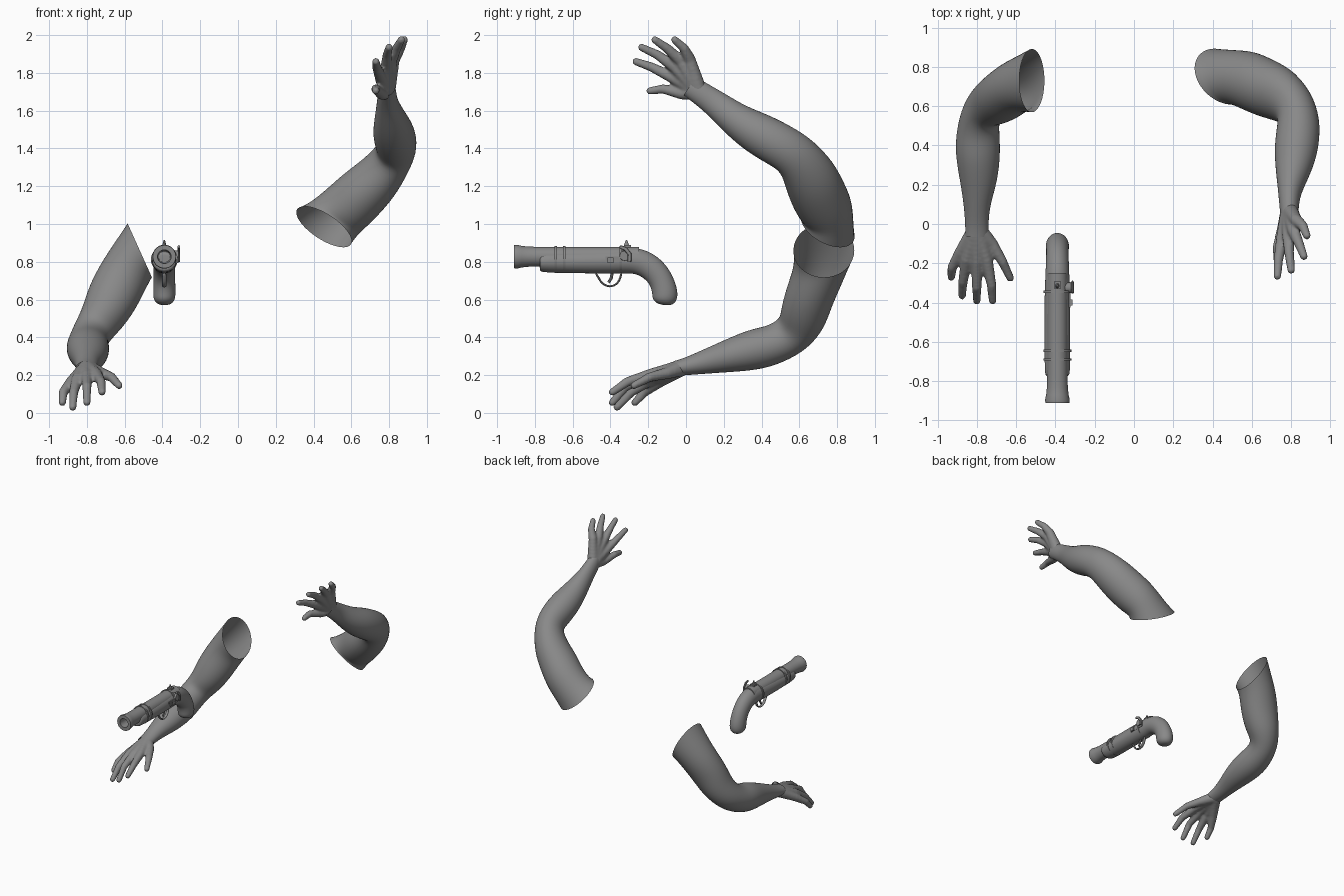
import bpy, bmesh, math
from mathutils import Vector, Matrix

if "Cube" in bpy.data.objects:
    bpy.data.objects.remove(bpy.data.objects["Cube"])

grey = bpy.data.materials.new("plain grey")
grey.use_nodes = True
GREY = (0.25, 0.25, 0.25, 1)
grey.diffuse_color = GREY
grey.node_tree.nodes["Principled BSDF"].inputs["Base Color"].default_value = GREY


def finish(name, bm, subsurf=0):
    """Turn a bmesh into a shaded grey object."""
    bmesh.ops.recalc_face_normals(bm, faces=bm.faces)
    for f in bm.faces:
        f.smooth = True
    for e in bm.edges:
        if not subsurf and len(e.link_faces) == 2:
            e.smooth = e.calc_face_angle() < math.radians(40)
    mesh = bpy.data.meshes.new(name)
    bm.to_mesh(mesh)
    bm.free()
    mesh.materials.append(grey)
    obj = bpy.data.objects.new(name, mesh)
    bpy.context.collection.objects.link(obj)
    if subsurf:
        obj.modifiers.new("Smooth form", "SUBSURF").levels = subsurf
        obj.modifiers[0].render_levels = subsurf
    return obj


def loft(name, stations, sides=16, caps=True, subsurf=0, along=None, first=None):
    """Skin elliptical rings (centre, width radius, depth radius)."""
    bm = bmesh.new()
    mids = [Vector(s[0]) for s in stations]
    rings = []
    for i, (c, ru, rv) in enumerate(stations):
        t = mids[min(i + 1, len(mids) - 1)] - mids[max(i - 1, 0)]
        if along:
            t = Vector(along)
        elif first and i == 0:
            t = Vector(first)
        t.normalize()
        u = (Vector((1, 0, 0)) - t * t.x).normalized()
        v = t.cross(u)
        turn = [2 * math.pi * k / sides for k in range(sides)]
        rings.append([bm.verts.new(mids[i] + u * ru * math.cos(a) + v * rv * math.sin(a))
                      for a in turn])
    for a, b in zip(rings, rings[1:]):
        for k in range(sides):
            n = (k + 1) % sides
            bm.faces.new((a[k], a[n], b[n], b[k]))
    if caps:
        bm.faces.new(rings[0])
        bm.faces.new(rings[-1])
    return finish(name, bm, subsurf)


def hand(name, wrist, digits):
    """Beads strung along each digit, fused into one skin."""
    bm = bmesh.new()
    radii = (0.046, 0.033, 0.026, 0.021)
    for path in digits:
        pts = [Vector(wrist)] + [Vector(p) for p in path]
        for i in range(3):
            for k in range(8):
                f = k / 7
                bmesh.ops.create_icosphere(
                    bm, subdivisions=2, radius=radii[i] * (1 - f) + radii[i + 1] * f,
                    matrix=Matrix.Translation(pts[i].lerp(pts[i + 1], f)))
    obj = finish(name, bm)
    fuse = obj.modifiers.new("Fuse", "REMESH")
    fuse.mode = "VOXEL"
    fuse.voxel_size = 0.008
    fuse.use_smooth_shade = True
    soften = obj.modifiers.new("Soften", "SMOOTH")
    soften.factor = 0.5
    soften.iterations = 6


def box(name, centre, size):
    bm = bmesh.new()
    bmesh.ops.create_cube(bm, size=1, matrix=Matrix.Translation(centre) @ Matrix.Diagonal((*size, 1)))
    return finish(name, bm)


# Right arm, lowered, open at the shoulder
loft("right_arm", [
    ((-.52, .73, .86), .16, .165), ((-.60, .705, .74), .14, .138),
    ((-.665, .65, .61), .142, .132), ((-.72, .62, .50), .12, .128),
    ((-.78, .575, .42), .1, .112), ((-.795, .47, .36), .112, .107),
    ((-.795, .36, .335), .118, .113), ((-.79, .22, .30), .098, .088),
    ((-.80, .10, .27), .068, .065), ((-.80, 0, .245), .06, .047),
    ((-.80, -.06, .235), .06, .04)], caps=False, subsurf=2, first=(-.91, 0, -.41))
hand("right_hand", (-.80, -.02, .24), [
    ((-.88, -.14, .165), (-.925, -.22, .11), (-.93, -.27, .055)),
    ((-.85, -.18, .18), (-.87, -.29, .11), (-.875, -.365, .03)),
    ((-.80, -.19, .195), (-.80, -.32, .14), (-.80, -.39, .055)),
    ((-.75, -.18, .205), (-.725, -.31, .165), (-.72, -.39, .11)),
    ((-.725, -.10, .21), (-.67, -.19, .19), (-.63, -.275, .145))])

# Left arm, raised, open at the shoulder
loft("left_arm", [
    ((.455, .75, .985), .175, .16), ((.56, .745, 1.07), .15, .153),
    ((.66, .695, 1.165), .145, .153), ((.75, .66, 1.25), .128, .148),
    ((.83, .59, 1.36), .104, .122), ((.84, .50, 1.415), .113, .12),
    ((.825, .38, 1.48), .115, .116), ((.81, .27, 1.545), .092, .093),
    ((.79, .16, 1.635), .057, .073), ((.79, .08, 1.69), .05, .064),
    ((.79, .02, 1.73), .042, .06)], caps=False, subsurf=2, first=(.51, .42, .74))
hand("left_hand", (.79, .07, 1.70), [
    ((.825, .02, 1.87), (.86, -.01, 1.93), (.88, -.06, 1.975)),
    ((.81, -.03, 1.865), (.84, -.10, 1.93), (.865, -.165, 1.975)),
    ((.785, -.06, 1.83), (.79, -.15, 1.895), (.80, -.235, 1.935)),
    ((.755, -.07, 1.775), (.735, -.18, 1.83), (.73, -.265, 1.86)),
    ((.76, -.02, 1.69), (.73, -.12, 1.715), (.73, -.19, 1.705))])

# Pistol barrel with flared muzzle and hollow bore
X = -.39
loft("barrel", [((X, y, .827), r, r) for y, r in (
    (-.25, .052), (-.78, .052), (-.83, .053), (-.87, .057), (-.895, .063),
    (-.91, .061), (-.91, .036), (-.75, .03))], sides=32, along=(0, 1, 0))

# Wooden stock sweeping down into the grip
loft("stock", [((X, y, z), rx, rz) for y, z, rx, rz in (
    (-.775, .80, .058, .045), (-.77, .80, .066, .058), (-.60, .80, .067, .062),
    (-.36, .803, .067, .067), (-.28, .81, .063, .071), (-.21, .788, .06, .071),
    (-.155, .742, .058, .068), (-.125, .69, .059, .066), (-.11, .635, .061, .07),
    (-.112, .595, .058, .066), (-.115, .57, .03, .035))], subsurf=2)

# Barrel bands and breech collar
for name, y in (("front_band", -.69), ("rear_band", -.645), ("breech_band", -.345)):
    loft(name, [((X, y + d, .812), .071, .071) for d in (-.006, .006)], sides=32, along=(0, 1, 0))

# Trigger and guard
loft("trigger_guard", [((X, y, z), .012, .006) for y, z in (
    (-.48, .742), (-.462, .715), (-.445, .682), (-.402, .664), (-.362, .682),
    (-.347, .715), (-.34, .75))], sides=10, subsurf=1)
loft("trigger", [((X, y, z), .007, .008) for y, z in (
    (-.39, .75), (-.395, .715), (-.41, .69))], sides=8)

# Lock: pan, pivot disc, cock and sight
box("lock_plate", (-.334, -.36, .81), (.02, .13, .035))
box("pan", (-.327, -.40, .808), (.026, .03, .03))
bm = bmesh.new()
bmesh.ops.create_cone(bm, cap_ends=True, segments=20, radius1=.03, radius2=.026, depth=.04,
                      matrix=Matrix.Translation((-.336, -.325, .832)) @ Matrix.Rotation(math.pi / 2, 4, "Y"))
finish("cock_pivot", bm)
loft("cock", [((-.313, y, z), .007, r) for y, z, r in (
    (-.30, .80, .01), (-.298, .84, .011), (-.32, .868, .011), (-.35, .88, .009))], sides=8)
box("sight_base", (X, -.31, .882), (.036, .036, .014))
loft("sight", [((X, -.315, .885), .011, .015), ((X, -.315, .914), .004, .004)], sides=10)
